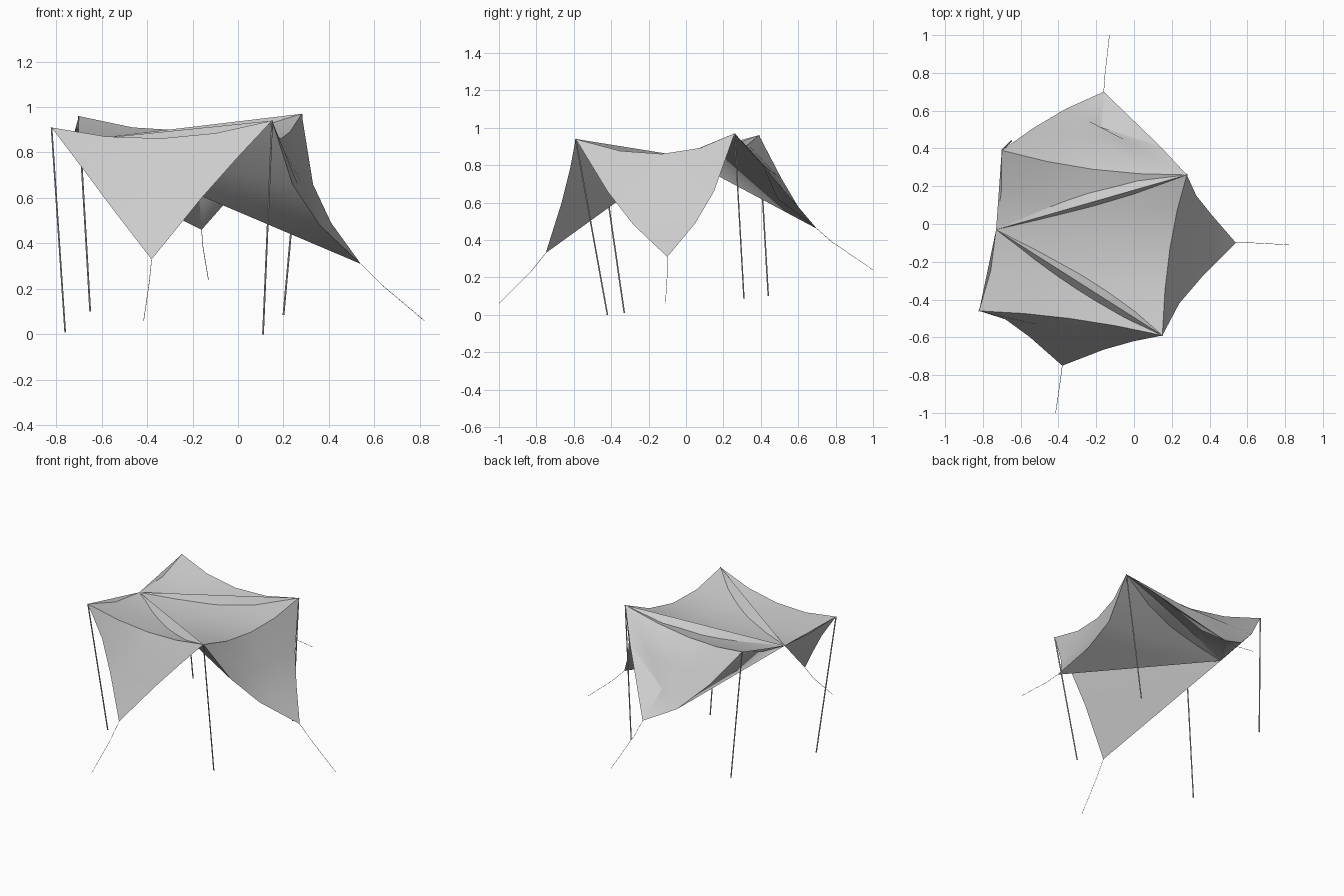
import bpy, bmesh
from mathutils import Vector as V

if "Cube" in bpy.data.objects:
    bpy.data.objects.remove(bpy.data.objects["Cube"])

# pole-top corners, free-edge middle and flap tips
A, B = V((-.82, -.46, .91)), V((.15, -.59, .94))
C, D = V((.28, .26, .97)), V((-.70, .39, .96))
M = V((-.73, -.03, .85))
F, R, T = V((-.38, -.75, .33)), V((.54, -.10, .31)), V((-.16, .70, .46))
N = 4


def curve(p, m, q, t):
    """Parabola through p, m, q."""
    return p * (2 * (t - .5) * (t - 1)) + m * (4 * t * (1 - t)) + q * (2 * t * (t - .5))


# sagging ridges of the roof
front = [curve(A, V((-.34, -.50, .862)), B, i / N) for i in range(N + 1)]
right = [curve(B, V((.19, -.13, .86)), C, i / N) for i in range(N + 1)]
back = [curve(C, V((-.22, .29, .895)), D, i / N) for i in range(N + 1)]
left = [curve(A, M, D, i / N) for i in range(N + 1)]

bm = bmesh.new()
cache = {}


def vert(p):
    k = tuple(round(c, 4) for c in p)
    if k not in cache:
        cache[k] = bm.verts.new(p)
    return cache[k]


def face(*pts):
    vs = []
    for p in pts:
        v = vert(p)
        if v not in vs:
            vs.append(v)
    if len(vs) > 2:
        bm.faces.new(vs)


# roof patch blended between its four edges
def roof(i, j):
    u, v = i / N, j / N
    bottom, top, lft, rgt = front[i], back[N - i], left[j], right[j]
    corners = (A * (1 - u) + B * u) * (1 - v) + (D * (1 - u) + C * u) * v
    p = bottom * (1 - v) + top * v + lft * (1 - u) + rgt * u - corners
    p.z += .045 * 16 * u * (1 - u) * v * (1 - v)
    return p


for i in range(N):
    for j in range(N):
        face(roof(i, j), roof(i + 1, j), roof(i + 1, j + 1), roof(i, j + 1))


# hanging flaps: ridge, two rows between edge points, then the tip
def flap(ridge, start, end, tip):
    rows = [ridge]
    for a, b in zip(start, end):
        rows.append([a.lerp(b, k / N) for k in range(N + 1)])
    rows.append([tip] * (N + 1))
    for r0, r1 in zip(rows, rows[1:]):
        for k in range(N):
            face(r0[k], r1[k], r1[k + 1], r0[k + 1])


af = [V((-.68, -.505, .725)), V((-.55, -.60, .55))]
bf = [V((.0, -.62, .78)), V((-.16, -.665, .60))]
br = [V((.24, -.42, .66)), V((.36, -.28, .48))]
cr = [V((.33, .15, .66)), V((.41, .05, .49))]
ct = [V((.14, .41, .80)), V((-.14, .49, .62))]
dt = [V((-.53, .51, .73)), V((-.36, .61, .56))]
flap(front, af, bf, F)
flap(right, br, cr, R)
flap(back, ct, dt, T)

# flat underside fanning out from the middle of the free edge
loop = [left[1], A, *af, F, *bf[::-1], B, *br, R, *cr[::-1], C,
        ct[0], T, *dt[::-1], D, left[3]]
for p, q in zip(loop, loop[1:]):
    face(M, q, p)
face(T, ct[1], ct[0])

me = bpy.data.meshes.new("canopy")
bm.to_mesh(me)
bm.free()
canopy = bpy.data.objects.new("canopy", me)
bpy.context.collection.objects.link(canopy)
bpy.context.view_layer.objects.active = canopy
canopy.select_set(True)
bpy.ops.object.shade_smooth_by_angle(angle=.8)


def tube(name, pts, r):
    cu = bpy.data.curves.new(name, 'CURVE')
    cu.dimensions = '3D'
    cu.bevel_depth = r
    cu.bevel_resolution = 1
    cu.use_fill_caps = True
    sp = cu.splines.new('POLY')
    sp.points.add(len(pts) - 1)
    for sp_pt, p in zip(sp.points, pts):
        sp_pt.co = (*p, 1)
    bpy.context.collection.objects.link(bpy.data.objects.new(name, cu))


# support poles
for name, top, foot in (("front_left", A, (-.76, -.33, .01)), ("front_right", B, (.11, -.42, 0)),
                        ("back_right", C, (.20, .31, .085)), ("back_left", D, (-.65, .44, .10))):
    tube(name + "_pole", [top, foot], .004)

# guy ropes
tube("front_rope", [F, (-.39, -.83, .23), (-.415, -1, .06)], .0012)
tube("right_rope", [R, (.63, -.10, .22), (.82, -.11, .06)], .0012)
tube("back_rope", [T, (-.155, .78, .39), (-.13, 1, .24)], .0012)
